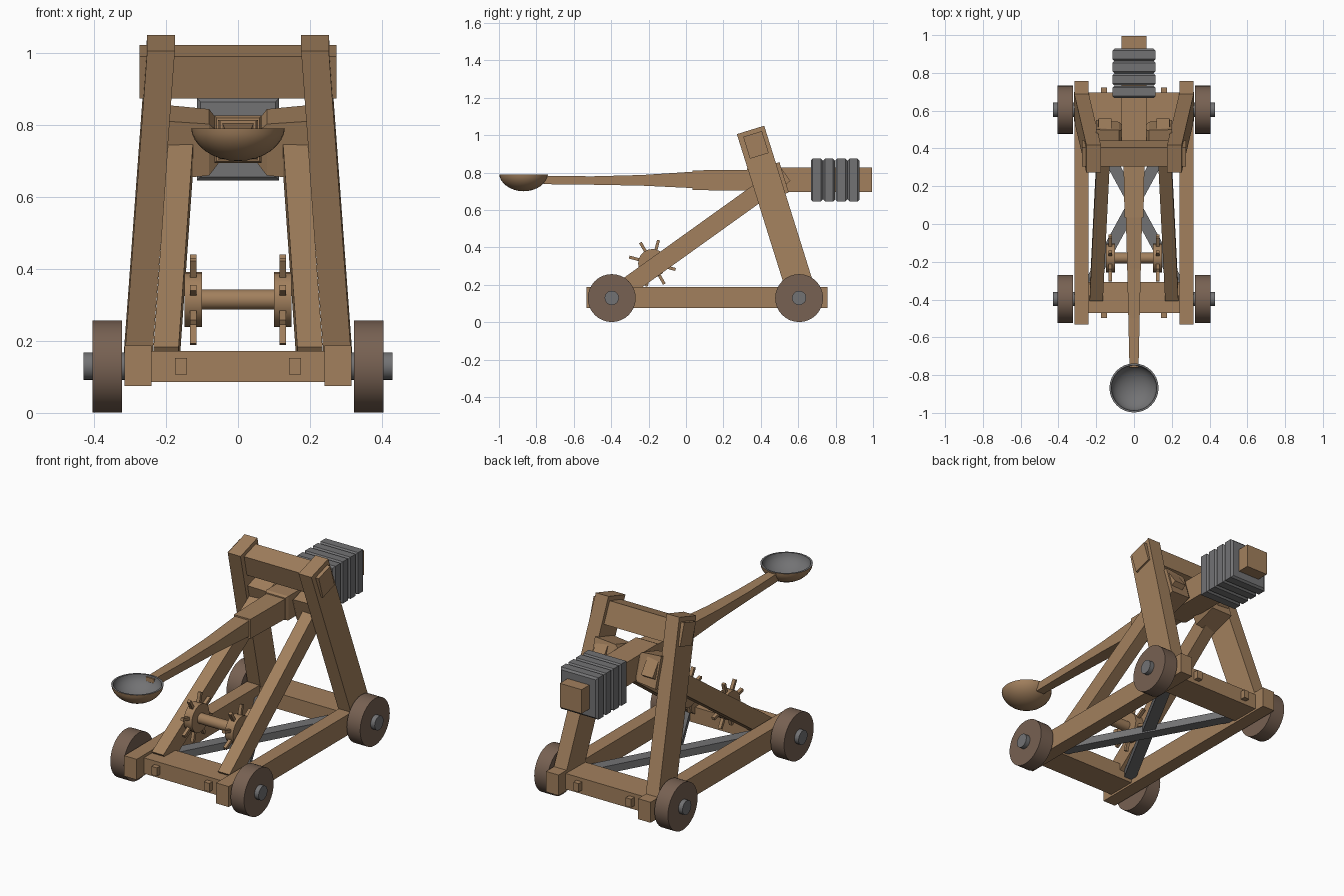
import bpy, bmesh
from math import sin, cos, pi, radians
from mathutils import Vector, Matrix

if "Cube" in bpy.data.objects:
    bpy.data.objects.remove(bpy.data.objects["Cube"])


def material(name, rgb):
    m = bpy.data.materials.new(name)
    m.diffuse_color = (*rgb, 1)
    m.use_nodes = True
    m.node_tree.nodes["Principled BSDF"].inputs["Base Color"].default_value = m.diffuse_color
    return m


WOOD = material("wood", (0.36, 0.215, 0.11))
DARK = material("dark_wood", (0.185, 0.12, 0.085))
METAL = material("metal", (0.17, 0.17, 0.175))


def finish(name, bm, *mats):
    bmesh.ops.recalc_face_normals(bm, faces=bm.faces)
    me = bpy.data.meshes.new(name)
    bm.to_mesh(me)
    bm.free()
    for m in mats:
        me.materials.append(m)
    ob = bpy.data.objects.new(name, me)
    bpy.context.collection.objects.link(ob)
    return ob


def loft(name, rings, mat=WOOD):
    """Join equal-sized rings of points and cap both ends."""
    bm = bmesh.new()
    vs = [[bm.verts.new(p) for p in r] for r in rings]
    n = len(rings[0])
    for a, b in zip(vs, vs[1:]):
        for i in range(n):
            bm.faces.new((a[i], a[(i + 1) % n], b[(i + 1) % n], b[i]))
    bm.faces.new(vs[0])
    bm.faces.new(vs[-1])
    return finish(name, bm, mat)


def beam(name, p, q, w, h, mat=WOOD, side=(1, 0, 0)):
    """Rectangular beam from p to q, w along side, h across it."""
    p, q, u = Vector(p), Vector(q), Vector(side).normalized()
    v = u.cross(q - p).normalized()
    corners = [u * a * w / 2 + v * b * h / 2 for a, b in ((-1, -1), (1, -1), (1, 1), (-1, 1))]
    return loft(name, [[e + c for c in corners] for e in (p, q)], mat)


def box(name, x, y, z, mat=WOOD):
    return loft(name, [[(a, c, z[0]), (b, c, z[0]), (b, c, z[1]), (a, c, z[1])]
                       for a, b, c in ((*x, y[0]), (*x, y[1]))], mat)


def arm(name, sections):
    """Loft along y from (y, half_width, z_low, z_high)."""
    return loft(name, [[(-w, y, a), (w, y, a), (w, y, b), (-w, y, b)] for y, w, a, b in sections])


def cyl_x(name, x0, x1, y, z, r, mat, n=32):
    ob = loft(name, [[(x, y + r * cos(2 * pi * i / n), z + r * sin(2 * pi * i / n))
                      for i in range(n)] for x in (x0, x1)], mat)
    smooth(ob)


def smooth(ob):
    bpy.ops.object.select_all(action='DESELECT')
    bpy.context.view_layer.objects.active = ob
    ob.select_set(True)
    bpy.ops.object.shade_smooth_by_angle(angle=radians(35))


# Base frame cross beams and diagonal metal braces
box("front_cross_beam", (-0.25, 0.25), (-0.47, -0.308), (0.086, 0.172))
box("rear_cross_beam", (-0.25, 0.25), (0.53, 0.695), (0.086, 0.172))
for s in (-1, 1):
    z = 0.12 + s * 0.004
    beam("brace_bar", (-s * 0.24, -0.33, z), (s * 0.24, 0.55, z), 0.062, 0.04, METAL, (0.88, -s * 0.48, 0))

# Parts repeated on both sides
DIR = Vector((0, -0.296, 0.955))      # lean of the posts
PERP = Vector((0, 0.955, 0.296))
for s in (-1, 1):
    box("side_rail", (s * 0.24, s * 0.316), (-0.532, 0.757), (0.075, 0.187))
    for y0, y1 in ((-0.497, -0.46), (0.69, 0.723)):
        box("tenon_peg", (s * 0.142, s * 0.175), (y0, y1), (0.107, 0.153))
    for y in (-0.397, 0.605):
        cyl_x("wheel", s * 0.323, s * 0.404, y, 0.129, 0.128, DARK)
        cyl_x("wheel_axle", s * 0.3, s * 0.429, y, 0.13, 0.038, METAL, 24)
    # Leaning post, section kept level in x
    loft("post", [[Vector((s * x + a * 0.0385, y, z)) + PERP * b * 0.0765
                   for a, b in ((-1, -1), (1, -1), (1, 1), (-1, 1))]
                  for x, y, z in ((0.28, 0.626, 0.13), (0.214, 0.345, 1.028))])
    beam("diagonal_strut", (s * 0.2, -0.38, 0.143), (s * 0.154, 0.53, 0.795), 0.07, 0.098)
    # Tapered pivot block between post and arm
    mid = Vector((0, 0.452, 0.752))
    loft("pivot_block", [[mid + Vector((s * x, 0, 0)) + PERP * a * w + DIR * b * h
                          for a, b in ((-1, -1), (1, -1), (1, 1), (-1, 1))]
                         for x, w, h in ((0.2, 0.076, 0.085), (0.08, 0.07, 0.075), (0.05, 0.05, 0.04))])
    # Winch wheel with spokes
    cyl_x("winch_wheel", s * 0.1, s * 0.149, -0.18, 0.315, 0.076, WOOD, 24)
    for k in range(8):
        t = radians(75 + 45 * k)
        d = Vector((0, cos(t), sin(t)))
        c = Vector((s * 0.125, -0.18, 0.315))
        beam("winch_spoke", c + d * 0.06, c + d * 0.128, 0.018, 0.016)

cyl_x("winch_drum", -0.11, 0.11, -0.18, 0.315, 0.028, WOOD, 24)

# Top crossbar, turned to follow the posts
c = Vector((0, 0.374, 0.948))
loft("top_crossbar", [[c + Vector((x, 0, 0)) + PERP * a * 0.0525 + DIR * b * 0.0615
                       for a, b in ((-1, -1), (1, -1), (1, 1), (-1, 1))] for x in (-0.274, 0.274)])

# Throwing arm in stepped sections
arm("arm_butt", [(0.325, 0.06, 0.7, 0.82), (0.34, 0.066, 0.695, 0.826), (0.995, 0.066, 0.695, 0.826)])
arm("arm_middle", [(0.035, 0.05, 0.706, 0.812), (0.34, 0.056, 0.704, 0.814)])
arm("arm_handle", [(-0.76, 0.024, 0.738, 0.782), (-0.5, 0.03, 0.735, 0.78),
                   (-0.235, 0.036, 0.73, 0.787), (0.06, 0.044, 0.716, 0.806)])

# Counterweight slabs with chamfered edges
for k in range(4):
    y = 0.667 + k * 0.0655
    rings = []
    for dy, i in ((0, 0.01), (0.01, 0), (0.0545, 0), (0.0645, 0.01)):
        w, h = 0.114 - i, 0.114 - i
        rings.append([(a * w, y + dy, 0.76 + b * h) for a, b in ((-1, -1), (1, -1), (1, 1), (-1, 1))])
    loft("counterweight_slab", rings, METAL)

# Bowl: spun profile, wooden outside and metal inside
bm = bmesh.new()
prof = [(0.13 * sin(t), 0.79 - 0.09 * cos(t) ** 1.1) for t in [i * pi / 16 for i in range(8)]] + [(0.13, 0.79)]
prof += [(0.12 * sin(t), 0.79 - 0.08 * max(cos(t), 0) ** 1.1) for t in [i * pi / 16 for i in range(8, -1, -1)]]
vs = [bm.verts.new((r, 0, z)) for r, z in prof]
edges = [bm.edges.new(e) for e in zip(vs, vs[1:])]
bmesh.ops.spin(bm, geom=vs + edges, cent=(0, 0, 0), axis=(0, 0, 1), angle=2 * pi, steps=32)
bmesh.ops.remove_doubles(bm, verts=bm.verts, dist=1e-4)
bmesh.ops.recalc_face_normals(bm, faces=bm.faces)
for f in bm.faces:
    f.material_index = int(f.normal.z > 0.05 or f.normal.dot(f.calc_center_median() * Vector((1, 1, 0))) < 0)
bmesh.ops.translate(bm, verts=bm.verts, vec=(0, -0.868, 0))
smooth(finish("bowl", bm, WOOD, METAL))
